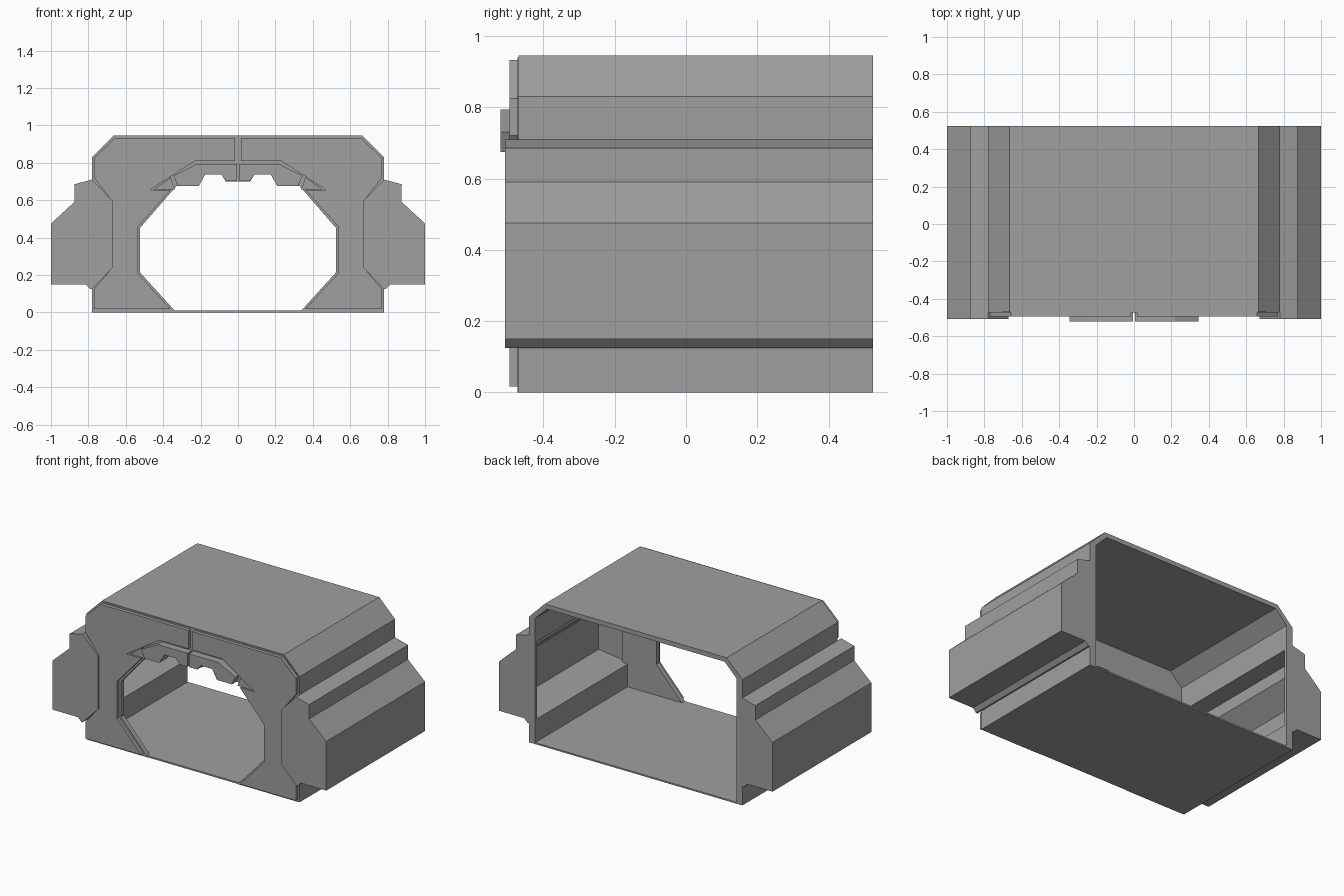
import bpy
import bmesh

cube = bpy.data.objects.get("Cube")
if cube:
    bpy.data.objects.remove(cube, do_unlink=True)

grey = bpy.data.materials.new("plain grey")
grey.use_nodes = True
grey.diffuse_color = (0.35, 0.35, 0.35, 1)
grey.node_tree.nodes["Principled BSDF"].inputs["Base Color"].default_value = grey.diffuse_color


def prism(name, profile, front, back):
    """Extrude a half profile (x, z) along y and mirror it across x = 0."""
    bm = bmesh.new()
    face = bm.faces.new([bm.verts.new((x, front, z)) for x, z in profile])
    result = bmesh.ops.extrude_face_region(bm, geom=[face], use_keep_orig=True)
    for item in result["geom"]:
        if isinstance(item, bmesh.types.BMVert):
            item.co.y = back
    bmesh.ops.recalc_face_normals(bm, faces=bm.faces)
    # Open the centre seam so both halves join cleanly
    seam = [f for f in bm.faces if all(abs(v.co.x) < 0.0001 for v in f.verts)]
    if seam:
        bmesh.ops.delete(bm, geom=seam, context="FACES")
    mesh = bpy.data.meshes.new(name)
    bm.to_mesh(mesh)
    bm.free()
    mesh.materials.append(grey)
    obj = bpy.data.objects.new(name, mesh)
    bpy.context.collection.objects.link(obj)
    mirror = obj.modifiers.new("mirror", "MIRROR")
    mirror.use_clip = True
    return obj


# Shared outlines
pod_steps = [(0.79, 0.125), (0.815, 0.15), (1, 0.15), (1, 0.475),
             (0.875, 0.59), (0.875, 0.685), (0.78, 0.71)]
roof_edge = [(0.78, 0.83), (0.665, 0.945), (0, 0.945)]
outer = [(0, 0), (0.78, 0), (0.78, 0.125)] + pod_steps + roof_edge
roof_inner = [(0, 0.915), (0.65, 0.915), (0.735, 0.83)]
floor_inner = [(0.735, 0.01), (0, 0.01)]
pod_hollow = [(0.735, 0.67), (0.835, 0.65), (0.835, 0.57),
              (0.96, 0.455), (0.96, 0.19), (0.735, 0.16)]

# Tunnel with hollow side pods, closed at the rear by a rim
prism("hull_shell", outer + roof_inner + pod_hollow + floor_inner, -0.47, 0.505)
prism("rear_rim", outer + roof_inner + floor_inner, 0.505, 0.525)

# Front wall around the opening
opening = [(0, 0.70), (0.065, 0.70), (0.09, 0.74), (0.175, 0.74), (0.21, 0.675),
           (0.33, 0.675), (0.525, 0.45), (0.525, 0.215), (0.33, 0)]
prism("front_wall", opening + [(0.775, 0), (0.775, 0.83), (0.66, 0.94), (0, 0.94)],
      -0.472, -0.44)

# Raised panels on either side of the centre groove
prism("front_panels", [
    (0.36, 0.017), (0.538, 0.21), (0.538, 0.455), (0.36, 0.655), (0.47, 0.655),
    (0.23, 0.81), (0.015, 0.81), (0.015, 0.932), (0.658, 0.932), (0.77, 0.825),
    (0.77, 0.72), (0.68, 0.605), (0.68, 0.23), (0.77, 0.125), (0.77, 0.017)],
    -0.495, -0.46)

# Front ends of the pods, reaching inward over the front wall
prism("pod_front", [(0.78, 0.125), (0.67, 0.24), (0.67, 0.595), (0.78, 0.71)]
      + pod_steps[:-1][::-1], -0.507, -0.46)

# Toothed lintel above the opening
prism("lintel", [
    (0.006, 0.705), (0.006, 0.793), (0.22, 0.793), (0.345, 0.73), (0.32, 0.675),
    (0.21, 0.675), (0.175, 0.738), (0.09, 0.738), (0.065, 0.705)],
    -0.52, -0.46)

# Pointed side fins below the arch
prism("arch_fins", [(0.345, 0.675), (0.36, 0.722), (0.45, 0.657), (0.335, 0.657)],
      -0.485, -0.46)
